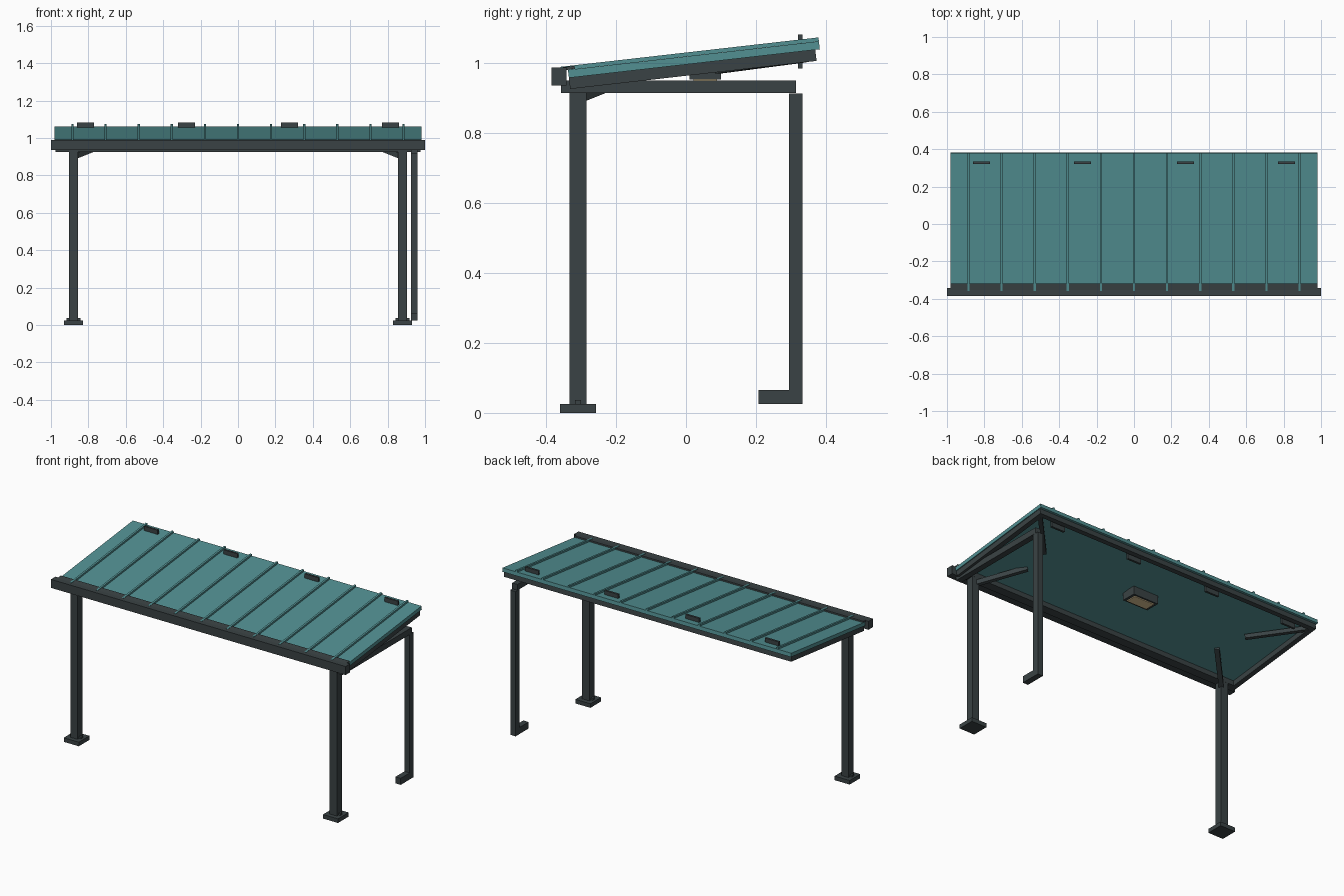
import bpy, bmesh, math
from mathutils import Vector, Matrix

if "Cube" in bpy.data.objects:
    bpy.data.objects.remove(bpy.data.objects["Cube"])

def material(name, rgb):
    m = bpy.data.materials.new(name)
    m.diffuse_color = (*rgb, 1)
    m.use_nodes = True
    m.node_tree.nodes["Principled BSDF"].inputs["Base Color"].default_value = m.diffuse_color
    return m

DARK = material("dark_steel", (0.042, 0.055, 0.058))
TEAL = material("teal_sheet", (0.085, 0.28, 0.29))
GLOW = material("warm_lens", (0.75, 0.58, 0.32))
PITCH = Matrix.Translation((0, 0, 0.996)) @ Matrix.Rotation(math.radians(6.5), 4, 'X')

def box(name, x, y, z, mat=DARK, frame=Matrix()):
    """Box from three (min, max) ranges, placed in the given frame."""
    lo, hi = (Vector(v) for v in zip(x, y, z))
    bm = bmesh.new()
    bmesh.ops.create_cube(bm, size=1, matrix=frame @ Matrix.Translation((lo + hi) / 2)
                          @ Matrix.Diagonal((*(hi - lo), 1)))
    me = bpy.data.meshes.new(name)
    bm.to_mesh(me)
    bm.free()
    me.materials.append(mat)
    ob = bpy.data.objects.new(name, me)
    bpy.context.collection.objects.link(ob)
    return ob

def slab(name, x, y, h, mat=DARK):
    """Box lying in the pitched roof plane; h is height above the sheet underside."""
    return box(name, x, y, h, mat, PITCH)

def strut(name, a, b, w):
    """Square bar running from a to b."""
    a, b = Vector(a), Vector(b)
    d = b - a
    frame = Matrix.Translation(a) @ d.to_track_quat('Y', 'Z').to_matrix().to_4x4()
    return box(name, (-w / 2, w / 2), (0, d.length), (-w / 2, w / 2), DARK, frame)

# Roof sheet with standing ribs and a dark eave strip
slab("roof_sheet", (-0.98, 0.98), (-0.337, 0.385), (0, 0.023), TEAL)
for i in range(-5, 6):
    slab("roof_rib", (i * 0.177 - 0.006, i * 0.177 + 0.006), (-0.357, 0.385), (0.0231, 0.034), TEAL)
slab("eave_strip", (-0.98, 0.98), (-0.365, -0.317), (0.0235, 0.032))

# Frame under the roof
slab("rear_beam", (-0.975, 0.975), (0.345, 0.372), (-0.032, 0))
slab("front_beam", (-0.975, 0.975), (-0.337, -0.29), (-0.032, 0))
for s in (-1, 1):
    slab("side_beam", sorted((s * 0.945, s * 0.975)), (-0.29, 0.345), (-0.032, 0))

# Gutter
box("gutter", (-1, 1), (-0.385, -0.341), (0.936, 0.988))

# Snow guards standing through the sheet
for x in (-0.815, -0.275, 0.275, 0.815):
    box("snow_guard", (x - 0.046, x + 0.046), (0.32, 0.333), (0.985, 1.082))

# Posts, feet and diagonal corner braces
for s in (-1, 1):
    c = s * 0.88
    box("post", (c - 0.024, c + 0.024), (-0.333, -0.285), (0.02, 0.955))
    box("base_plate", (c - 0.051, c + 0.051), (-0.36, -0.257), (0, 0.025))
    box("base_fin", (c - 0.037, c + 0.037), (-0.318, -0.3), (0.025, 0.037))
    strut("front_brace", (s * 0.88, -0.31, 0.9), (s * 0.67, -0.10, 0.984), 0.027)
    strut("rear_brace", (s * 0.945, 0.335, 1.014), (s * 0.71, 0.09, 0.982), 0.024)

# Drain: carried back under the side, then down to a foot
box("drain_arm", (0.924, 0.96), (-0.357, 0.314), (0.914, 0.95))
box("drain_pipe", (0.924, 0.96), (0.294, 0.333), (0.025, 0.9135))
box("drain_foot", (0.924, 0.96), (0.207, 0.294), (0.025, 0.065))

# Ceiling light
box("light_housing", (-0.085, 0.085), (0.01, 0.1), (0.953, 1.003))
box("light_lens", (-0.068, 0.068), (0.021, 0.089), (0.948, 0.954), GLOW)
